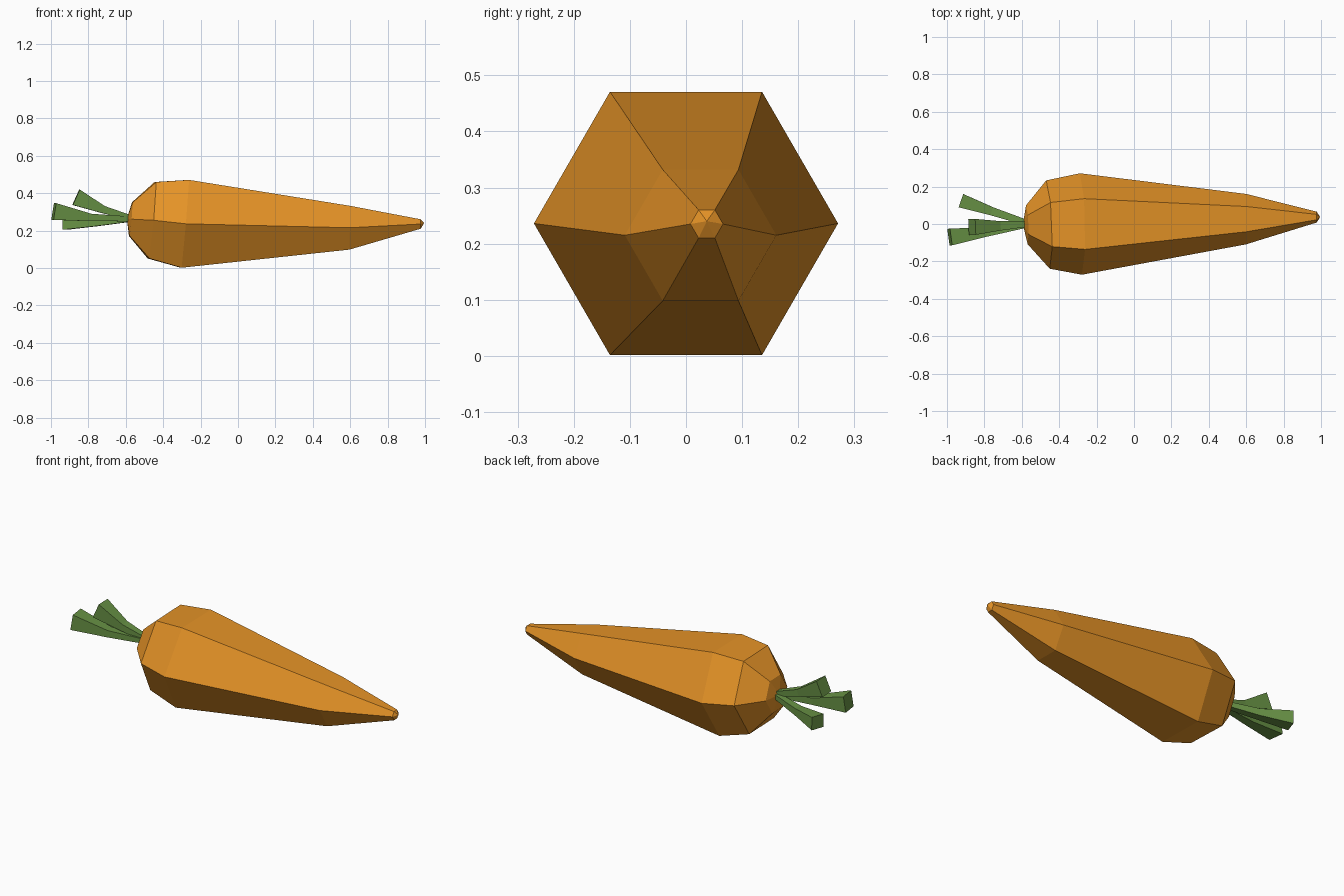
import bpy, bmesh, math
from mathutils import Vector

if "Cube" in bpy.data.objects:
    bpy.data.objects.remove(bpy.data.objects["Cube"])


def material(name, rgb):
    m = bpy.data.materials.new(name)
    m.diffuse_color = (*rgb, 1)
    m.use_nodes = True
    m.node_tree.nodes["Principled BSDF"].inputs["Base Color"].default_value = m.diffuse_color
    return m


orange = material("carrot orange", (0.78, 0.29, 0.02))
green = material("leaf green", (0.14, 0.29, 0.06))


def loft(name, rings, mat, start=None, end=None):
    """Skin rings of points; close ends with a fan to a tip point or a flat cap."""
    bm = bmesh.new()
    loops = [[bm.verts.new(p) for p in ring] for ring in rings]
    n = len(loops[0])
    for a, b in zip(loops, loops[1:]):
        for i in range(n):
            j = (i + 1) % n
            bm.faces.new((a[i], a[j], b[j], b[i]))
    for loop, tip in ((loops[0], start), (loops[-1], end)):
        if tip is None:
            bm.faces.new(loop)
        else:
            t = bm.verts.new(tip)
            for i in range(n):
                bm.faces.new((loop[i], loop[(i + 1) % n], t))
    bmesh.ops.recalc_face_normals(bm, faces=bm.faces)
    me = bpy.data.meshes.new(name)
    bm.to_mesh(me)
    bm.free()
    me.materials.append(mat)
    ob = bpy.data.objects.new(name, me)
    bpy.context.collection.objects.link(ob)
    return ob


def hexagon(x, y, z, r, lean_z=0.0, lean_y=0.0):
    """Six-sided ring across the x axis, slightly leaning."""
    pts = []
    for i in range(6):
        a = i * math.pi / 3
        dy, dz = r * math.cos(a), r * math.sin(a)
        pts.append((x + lean_z * dz + lean_y * dy, y + dy, z + dz))
    return pts


# Carrot root: hexagonal rings from crown to tip
body = [
    hexagon(-0.573, -0.004, 0.261, 0.104, 0.09, -0.04),
    hexagon(-0.46, -0.003, 0.255, 0.236, 0.09, -0.04),
    hexagon(-0.284, 0.0, 0.236, 0.271, 0.085, -0.02),
    hexagon(0.598, 0.026, 0.215, 0.135, 0.02, 0.0),
    hexagon(0.977, 0.037, 0.235, 0.029),
]
loft("carrot_root", body, orange, start=(-0.594, -0.002, 0.264), end=(0.995, 0.037, 0.24))


def stem(name, points, sizes):
    """Square section swept along a path, flaring outward."""
    rings = []
    for k, p in enumerate(points):
        d = (Vector(points[min(k + 1, 2)]) - Vector(points[max(k - 1, 0)])).normalized()
        side = d.cross(Vector((0, 0, 1))).normalized()
        up = side.cross(d)
        w, h = sizes[k]
        rings.append([Vector(p) + side * (sy * w / 2) + up * (sz * h / 2)
                      for sy, sz in ((-1, -1), (1, -1), (1, 1), (-1, 1))])
    loft(name, rings, green)


# Three leaf stems fanning from the crown
stem("stem_upper", [(-0.57, 0.0, 0.268), (-0.72, -0.01, 0.312), (-0.866, -0.016, 0.378)],
     [(0.03, 0.025), (0.05, 0.04), (0.085, 0.09)])
stem("stem_front", [(-0.57, -0.004, 0.262), (-0.79, -0.043, 0.27), (-0.985, -0.07, 0.302)],
     [(0.03, 0.025), (0.05, 0.04), (0.09, 0.09)])
stem("stem_back", [(-0.57, 0.006, 0.26), (-0.76, 0.068, 0.243), (-0.925, 0.125, 0.242)],
     [(0.03, 0.025), (0.045, 0.04), (0.075, 0.075)])
